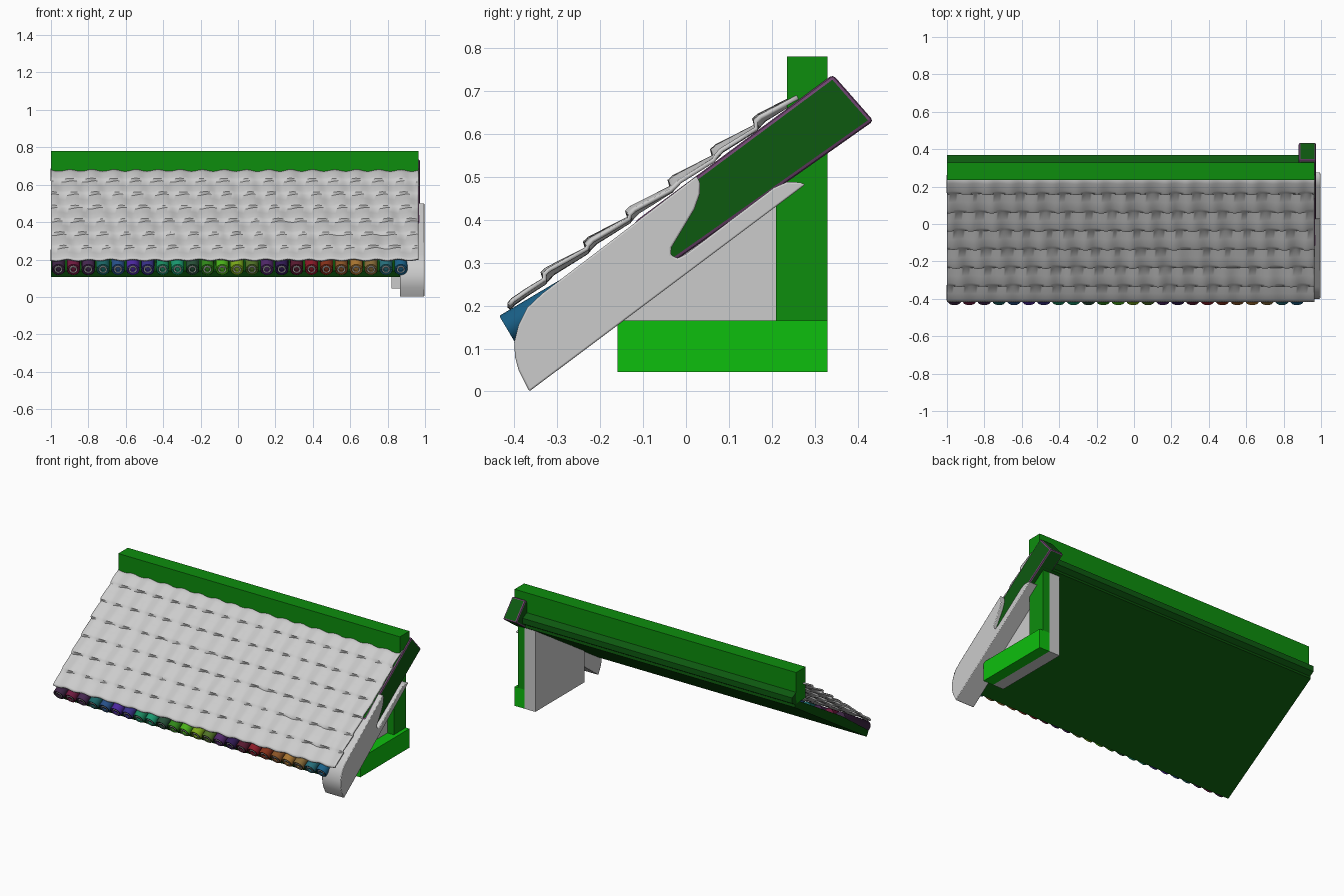
import bpy, bmesh, math, random
from mathutils import Vector

if "Cube" in bpy.data.objects:
    bpy.data.objects.remove(bpy.data.objects["Cube"])

random.seed(4)


def material(name, rgb):
    m = bpy.data.materials.new(name)
    m.diffuse_color = (*rgb, 1)
    m.use_nodes = True
    m.node_tree.nodes["Principled BSDF"].inputs["Base Color"].default_value = m.diffuse_color
    return m


LEAF = material("bright_green", (0.004, 0.52, 0.004))
GREEN = material("green", (0.004, 0.27, 0.004))
DEEP = material("deep_green", (0.004, 0.1, 0.005))
DARK = material("dark_green", (0.003, 0.08, 0.003))
PLUM = material("plum_edge", (0.16, 0.06, 0.16))
SILVER = material("silver", (0.6, 0.6, 0.6))


def finish(name, bm, mats=(), angle=35):
    bmesh.ops.recalc_face_normals(bm, faces=bm.faces)
    me = bpy.data.meshes.new(name)
    bm.to_mesh(me)
    bm.free()
    ob = bpy.data.objects.new(name, me)
    bpy.context.collection.objects.link(ob)
    for m in mats:
        me.materials.append(m)
    if angle:
        bpy.ops.object.select_all(action='DESELECT')
        ob.select_set(True)
        bpy.context.view_layer.objects.active = ob
        bpy.ops.object.shade_smooth_by_angle(angle=math.radians(angle))
    return ob


def prism(name, profile, x0, x1, mats=(), bevel=0, angle=0):
    """Extrude a (y, z) outline from x0 to x1."""
    bm = bmesh.new()
    f = bm.faces.new([bm.verts.new((x0, y, z)) for y, z in profile])
    ext = bmesh.ops.extrude_face_region(bm, geom=[f])
    for v in ext["geom"]:
        if isinstance(v, bmesh.types.BMVert):
            v.co.x = x1
    bm.faces.new([v for v in f.verts]) if not f.is_valid else None
    ob = finish(name, bm, mats, angle)
    if bevel:
        b = ob.modifiers.new("bevel", 'BEVEL')
        b.width, b.segments, b.limit_method = bevel, 2, 'ANGLE'
        b.angle_limit = math.radians(50)
        if len(mats) > 1:
            b.material = 1
    return ob


def rect(y0, y1, z0, z1):
    return [(y0, z0), (y1, z0), (y1, z1), (y0, z1)]


L, R = -1.0, 0.965

# Ridge beam, sloping soffit board and the ledge behind the ridge
prism("ridge_beam", rect(0.235, 0.33, 0.585, 0.78), L, R, [GREEN])
prism("soffit_board", [(-0.372, 0.107), (0.345, 0.565), (0.335, 0.61), (-0.12, 0.335), (-0.392, 0.14)],
      L, R, [DARK])
prism("ridge_ledge", [(0.33, 0.575), (0.37, 0.6), (0.37, 0.635), (0.33, 0.655)], L, R, [DEEP])

# Side wall with its green post and sill
prism("side_wall", [(-0.16, 0.045), (0.33, 0.045), (0.33, 0.565), (-0.16, 0.262)], 0.82, 0.895)
prism("wall_post", [(0.21, 0.165), (0.33, 0.165), (0.33, 0.565), (0.21, 0.49)], 0.895, 0.94, [GREEN])
prism("wall_sill", rect(-0.16, 0.33, 0.045, 0.165), 0.895, R, [LEAF])

# Gable beam with plum edges
prism("gable_beam", [(0.342, 0.738), (0.437, 0.63), (-0.085, 0.262), (-0.12, 0.395)],
      0.88, 0.974, [DEEP, PLUM], bevel=0.009)

# Forked brace that holds the gable beam
prism("gable_brace", [
    (-0.365, 0.0), (0.278, 0.482), (0.265, 0.487), (0.235, 0.488), (0.205, 0.475),
    (0.0, 0.32), (-0.02, 0.31), (-0.035, 0.318), (-0.034, 0.335), (0.02, 0.425),
    (0.032, 0.46), (0.033, 0.485), (0.025, 0.502), (-0.335, 0.228), (-0.37, 0.195),
    (-0.39, 0.155), (-0.4, 0.115), (-0.398, 0.08), (-0.39, 0.05)],
    0.865, 0.996, bevel=0.004, angle=35)

# Wavy stepped tile rows: each row overlaps the one below
NX, PITCH, RISE = 200, 0.0985, 0.0715
bm = bmesh.new()
rows = []
for r in range(7):
    y0 = -0.43 + r * PITCH
    z0 = 0.204 + r * RISE
    jitter = [random.uniform(-0.003, 0.003) for _ in range(41)]
    for t in (0.0, 0.12, 0.55, 0.98):
        line = []
        for i in range(NX + 1):
            x = L + (R - L) * i / NX
            u = i / 5
            j0, f = int(u), u - int(u)
            jit = jitter[j0] * (1 - f) + jitter[min(j0 + 1, 40)] * f
            wave = math.sin(2 * math.pi * x / 0.118 + r * 0.9)
            edge = (1 - t) * (0.005 * wave + jit)
            lip = -0.003 if t == 0 else 0.002
            y = y0 + t * PITCH - edge
            if r == 0:
                y = max(y, -0.416 + t * 0.08)
            z = z0 + lip + t * 0.055 + 0.004 * wave + (1 - t) * jit * 0.6
            line.append(bm.verts.new((x, y, z)))
        rows.append(line)
for a, b in zip(rows, rows[1:]):
    for i in range(NX):
        bm.faces.new((a[i], a[i + 1], b[i + 1], b[i]))
bmesh.ops.recalc_face_normals(bm, faces=bm.faces)
tiles = finish("roof_tiles", bm, angle=40)
s = tiles.modifiers.new("thickness", 'SOLIDIFY')
s.thickness, s.offset = 0.01, -1

# Painted round rafters with dished ends
paint = [(0.05, 0.02, 0.06), (0.16, 0.01, 0.05), (0.06, 0.02, 0.08), (0.01, 0.13, 0.13),
         (0.02, 0.08, 0.25), (0.07, 0.02, 0.35), (0.04, 0.03, 0.25), (0.01, 0.26, 0.12),
         (0.01, 0.32, 0.16), (0.02, 0.08, 0.04), (0.03, 0.25, 0.01), (0.07, 0.45, 0.01),
         (0.2, 0.4, 0.01), (0.08, 0.17, 0.02), (0.08, 0.02, 0.14), (0.03, 0.01, 0.09),
         (0.1, 0.01, 0.03), (0.26, 0.01, 0.02), (0.24, 0.03, 0.01), (0.26, 0.09, 0.02),
         (0.4, 0.18, 0.03), (0.25, 0.15, 0.04), (0.02, 0.16, 0.2), (0.01, 0.12, 0.25)]
AXIS = Vector((0, 0.86, 0.51)).normalized()
UP = Vector((0, -AXIS.z, AXIS.y))
SIDE = Vector((1, 0, 0))
SHAPE = [(0.035, 0.3), (0.035, 0.003), (0.033, 0), (0.026, 0), (0.024, 0.006),
         (0.021, 0.006), (0.02, 0.0), (0.014, 0.0), (0.012, 0.008)]
N = 20
for k, rgb in enumerate(paint):
    base = Vector((-0.96 + k * 0.0796, -0.417, 0.146))
    bm = bmesh.new()
    rings = []
    for rad, dist in SHAPE:
        rings.append([bm.verts.new(base + AXIS * dist
                      + SIDE * rad * math.cos(2 * math.pi * j / N)
                      + UP * rad * math.sin(2 * math.pi * j / N)) for j in range(N)])
    for n, (a, b) in enumerate(zip(rings, rings[1:])):
        for j in range(N):
            f = bm.faces.new((a[j], a[(j + 1) % N], b[(j + 1) % N], b[j]))
            f.material_index = 1 if n in (5, 6) else 0
    bm.faces.new(rings[0])
    bm.faces.new(rings[-1])
    finish(f"rafter_{k + 1:02d}", bm, [material(f"paint_{k + 1:02d}", rgb), SILVER])
